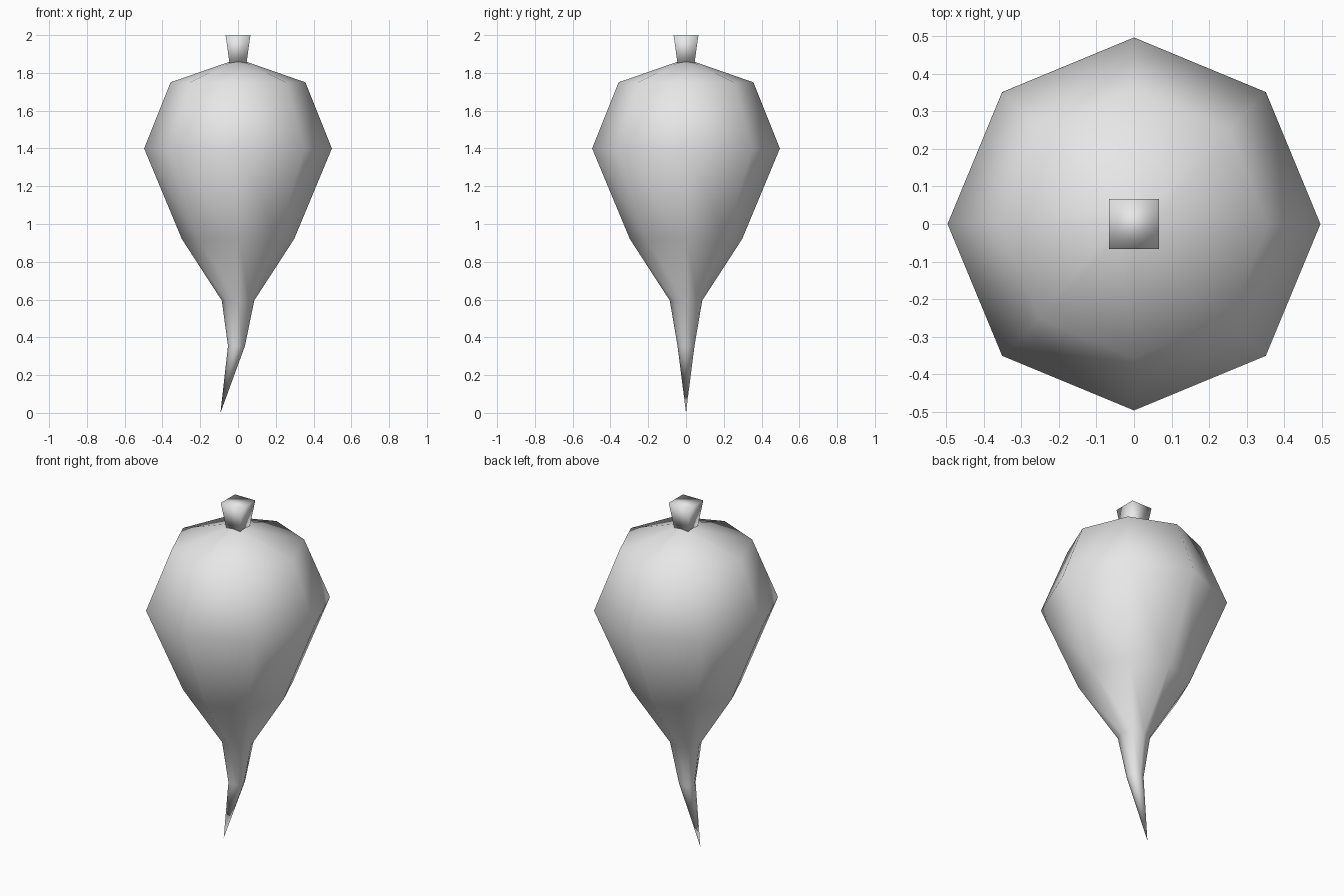
import bpy, bmesh
from math import cos, sin, pi

cube = bpy.data.objects.get("Cube")
if cube:
    bpy.data.objects.remove(cube, do_unlink=True)

# One plain grey for the whole model
grey = bpy.data.materials.new("plain_grey")
grey.use_nodes = True
grey.diffuse_color = (0.8, 0.8, 0.8, 1)
grey.node_tree.nodes["Principled BSDF"].inputs["Base Color"].default_value = grey.diffuse_color


def loft(name, rings, sides, turn=0.0, tip=None):
    """Join rings of (x, z, radius) from the top down, ending in a tip or a cap."""
    bm = bmesh.new()
    loops = []
    for x, z, r in rings:
        angles = [turn + 2 * pi * i / sides for i in range(sides)]
        loops.append([bm.verts.new((x + r * cos(a), r * sin(a), z)) for a in angles])
    for upper, lower in zip(loops, loops[1:]):
        for i in range(sides):
            j = (i + 1) % sides
            bm.faces.new((upper[i], lower[i], lower[j], upper[j]))
    bm.faces.new(loops[0])
    last = loops[-1]
    if tip:
        point = bm.verts.new(tip)
        for i in range(sides):
            bm.faces.new((last[i], point, last[(i + 1) % sides]))
    else:
        bm.faces.new(last[::-1])
    bmesh.ops.recalc_face_normals(bm, faces=bm.faces)
    for face in bm.faces:
        face.smooth = True
    mesh = bpy.data.meshes.new(name)
    bm.to_mesh(mesh)
    bm.free()
    mesh.materials.append(grey)
    obj = bpy.data.objects.new(name, mesh)
    bpy.context.collection.objects.link(obj)
    return obj


# Eight-sided root with a thin tail bent to one side
loft("root_body", [(0, 1.857, 0.05), (0, 1.75, 0.357), (0, 1.40, 0.497),
                   (0, 0.92, 0.297), (0, 0.595, 0.086), (-0.008, 0.355, 0.045)],
     8, tip=(-0.093, 0, 0))

# Square stem, flaring upward
loft("stem", [(0, 2.0, 0.066 * 2 ** 0.5), (0, 1.845, 0.044 * 2 ** 0.5)], 4, turn=pi / 4)
